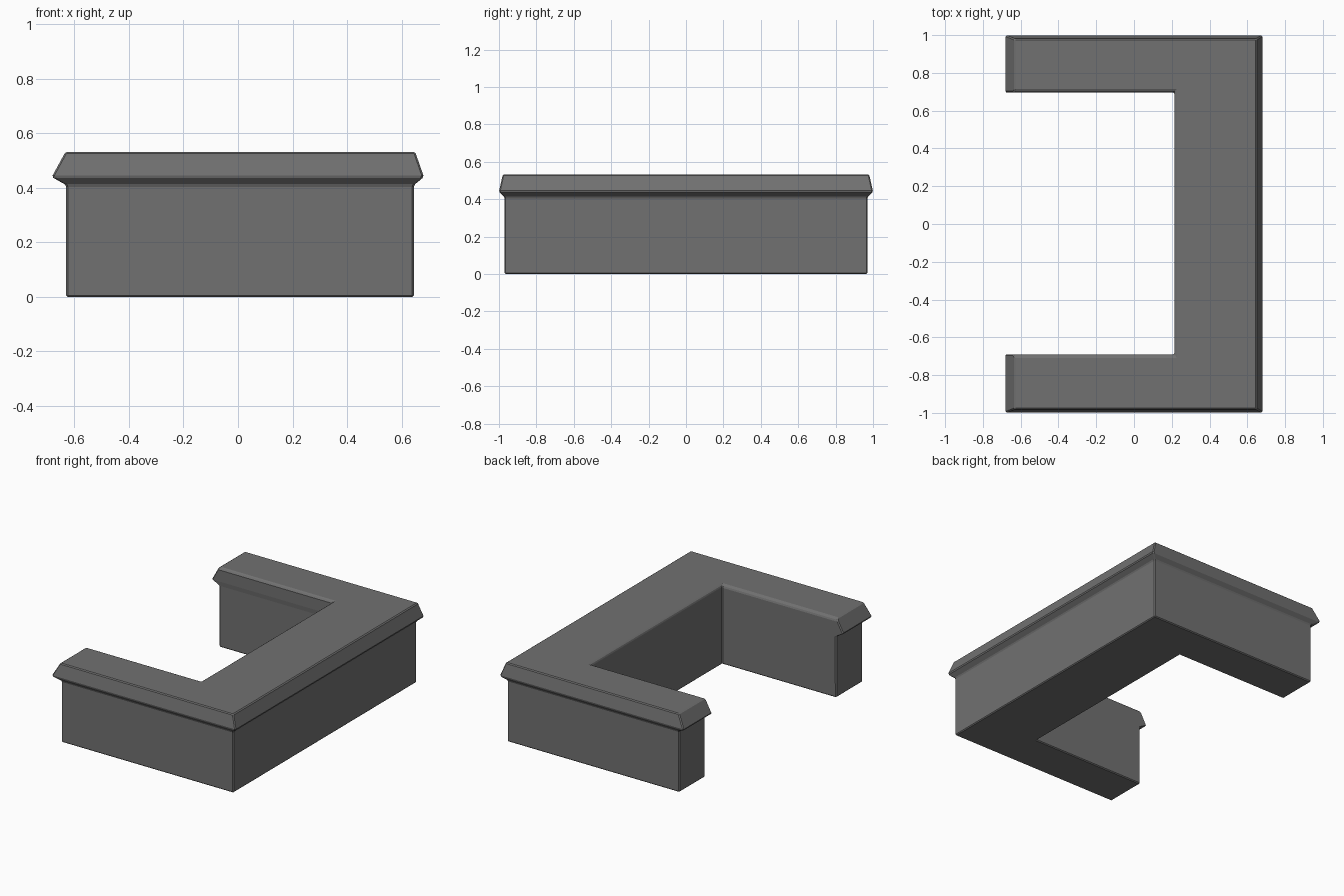
import bpy, bmesh

if "Cube" in bpy.data.objects:
    bpy.data.objects.remove(bpy.data.objects["Cube"])

# Cross-section levels:
# z, open-end x, outer y, back x, inner y of each arm (front, rear), inner back x
LEVELS = [
    (0.00, -0.63, 0.97, 0.645, -0.69, 0.70, 0.214),     # foot
    (0.41, -0.63, 0.97, 0.645, -0.69, 0.70, 0.214),     # top of wall
    (0.44, -0.683, 1.00, 0.682, -0.69, 0.697, 0.214),   # lip of the cap
    (0.517, -0.641, 0.983, 0.655, -0.69, 0.697, 0.214), # start of inner chamfer
    (0.532, -0.633, 0.98, 0.65, -0.704, 0.708, 0.22),   # top surface
]


def u_outline(bm, z, end, outer, back, front_in, rear_in, inner_back):
    pts = [(inner_back, front_in), (end, front_in), (end, -outer), (back, -outer),
           (back, outer), (end, outer), (end, rear_in), (inner_back, rear_in)]
    return [bm.verts.new((x, y, z)) for x, y in pts]


# U-shaped counter lofted through the levels
bm = bmesh.new()
rings = [u_outline(bm, *lv) for lv in LEVELS]
for lower, upper in zip(rings, rings[1:]):
    for i in range(8):
        j = (i + 1) % 8
        bm.faces.new((lower[i], lower[j], upper[j], upper[i]))
for ring in (rings[0], rings[-1]):
    bm.faces.new(ring)
bmesh.ops.recalc_face_normals(bm, faces=bm.faces)

mesh = bpy.data.meshes.new("u_shaped_counter")
bm.to_mesh(mesh)
bm.free()
counter = bpy.data.objects.new("u_shaped_counter", mesh)
bpy.context.collection.objects.link(counter)

# Slightly eased edges
bevel = counter.modifiers.new("eased_edges", 'BEVEL')
bevel.width = 0.006
bevel.segments = 1
bevel.limit_method = 'ANGLE'
bevel.angle_limit = 0.75

# Dark grey finish
finish = bpy.data.materials.new("dark_grey")
finish.diffuse_color = (0.165, 0.165, 0.165, 1)
finish.use_nodes = True
finish.node_tree.nodes["Principled BSDF"].inputs["Base Color"].default_value = finish.diffuse_color
mesh.materials.append(finish)
